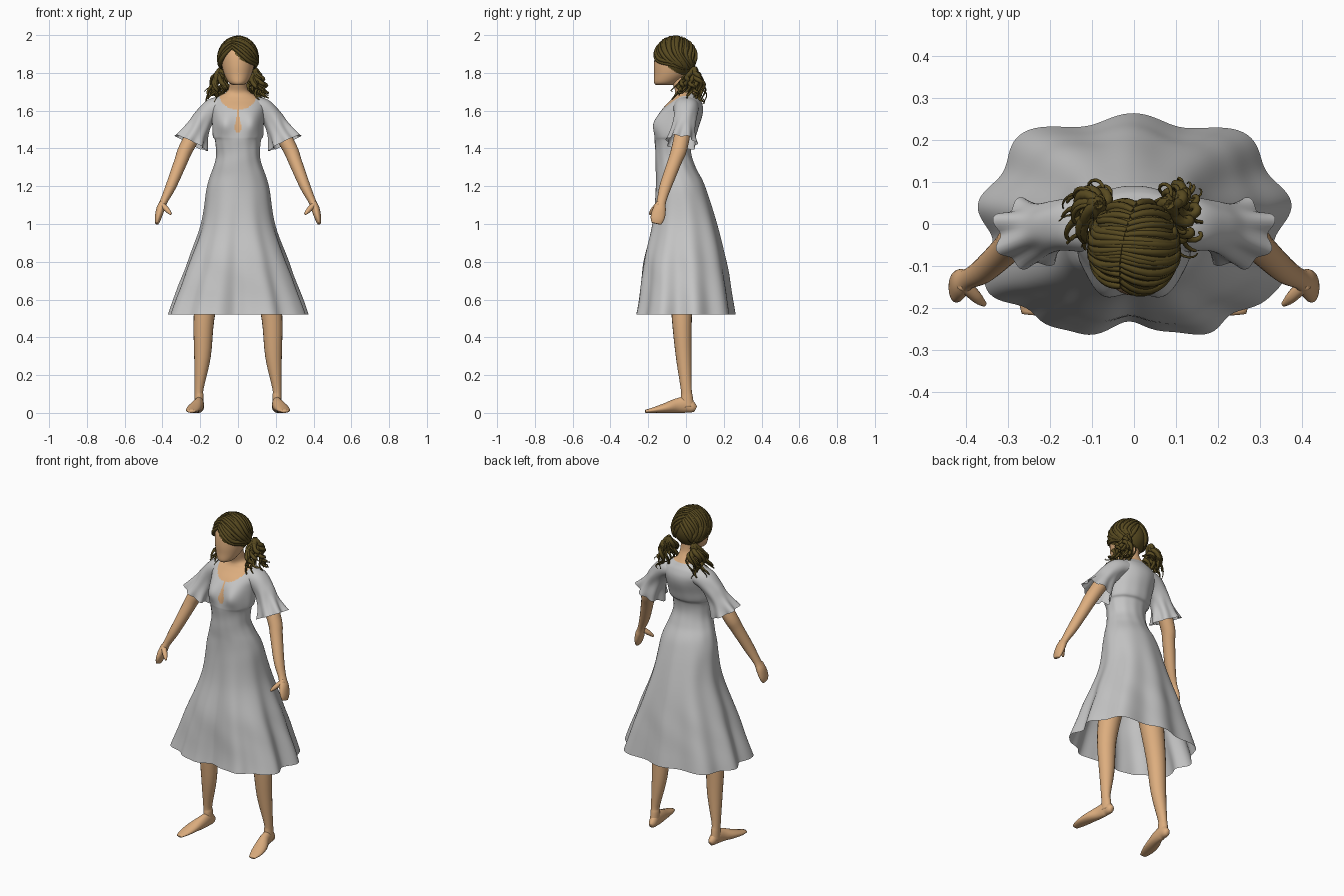
import bpy, bmesh, math, random
from mathutils import Vector

random.seed(4)
if "Cube" in bpy.data.objects:
    bpy.data.objects.remove(bpy.data.objects["Cube"])


def material(name, rgb):
    m = bpy.data.materials.new(name)
    m.use_nodes = True
    m.diffuse_color = (*rgb, 1)
    bsdf = m.node_tree.nodes["Principled BSDF"]
    bsdf.inputs["Base Color"].default_value = (*rgb, 1)
    bsdf.inputs["Roughness"].default_value = 0.8
    return m


SKIN = material("warm skin", (0.72, 0.42, 0.21))
CLOTH = material("light grey cloth", (0.56, 0.56, 0.56))
HAIR = material("dark brown hair", (0.095, 0.067, 0.014))
X, Y, Z = Vector((1, 0, 0)), Vector((0, 1, 0)), Vector((0, 0, 1))


def add_object(name, data, mats):
    ob = bpy.data.objects.new(name, data)
    bpy.context.collection.objects.link(ob)
    for m in mats:
        data.materials.append(m)
    return ob


def smooth_rows(rows, steps):
    """Catmull-Rom interpolation of (x, y, z, width, depth) rows."""
    rows = [Vector(r) for r in rows]
    out = []
    for i in range(len(rows) - 1):
        a, b, c, d = (rows[max(i - 1, 0)], rows[i], rows[i + 1],
                      rows[min(i + 2, len(rows) - 1)])
        for k in range(steps):
            t = k / steps
            out.append(0.5 * (2 * b + (c - a) * t + (2 * a - 5 * b + 4 * c - d) * t**2
                              + (3 * b - a - 3 * c + d) * t**3))
    return out + [rows[-1]]


def loft(name, rows, mats, segs=20, steps=4, ref=Y, flat=False, cap=True,
         deform=None, rule=None, mirror=True):
    """Skin elliptical rings along a path; the rings face along the path."""
    rows = smooth_rows(rows, steps)
    bm = bmesh.new()
    rings = []
    for i, r in enumerate(rows):
        u, v = X, Y
        if not flat:
            tan = (rows[min(i + 1, len(rows) - 1)] - rows[max(i - 1, 0)])
            tan = Vector(tan[:3]).normalized()
            u = ref.cross(tan).normalized()
            v = tan.cross(u)
        ring = []
        for j in range(segs):
            a = math.tau * j / segs
            offset = u * r[3] * math.cos(a) + v * r[4] * math.sin(a)
            if deform:
                offset = deform(offset, a, r[2], i / (len(rows) - 1))
            ring.append(bm.verts.new(Vector(r[:3]) + offset))
        rings.append(ring)
    for lo, hi in zip(rings, rings[1:]):
        for j in range(segs):
            k = (j + 1) % segs
            f = bm.faces.new((lo[j], lo[k], hi[k], hi[j]))
            if rule:
                f.material_index = rule(f.calc_center_median())
    if cap:
        bm.faces.new(rings[0])
        bm.faces.new(rings[-1])
    bmesh.ops.recalc_face_normals(bm, faces=bm.faces)
    for f in bm.faces:
        f.smooth = True
    me = bpy.data.meshes.new(name)
    bm.to_mesh(me)
    bm.free()
    ob = add_object(name, me, mats)
    if mirror:
        ob.modifiers.new("Mirror", 'MIRROR').use_mirror_merge = False
    return ob


def bump(v, centre, width):
    return math.exp(-((v - centre) / width) ** 2)


# Dress with neck: full hem with folds, creased waist, bust; skin above the neckline
def drape(o, a, z, t):
    fall = min(max((1.25 - z) / 0.73, 0), 1)
    front = max(0, -math.sin(a))
    fold = math.cos(9 * (a - math.pi / 2))
    k = 1 + 0.055 * fall * fold + 0.012 * fall * math.sin(4 * a + 1)
    k += 0.022 * fall**2 * front * math.cos(18 * a + 1)
    k += fall * (0.11 + 0.08 * front) * math.sin(2 * a) ** 2
    k += 0.014 * math.sin(5 * a + 31 * z) * math.sin(7 * a - 23 * z) * bump(z, 1.38, 0.18)
    k += 0.008 * math.sin(6 * a + 14 * z + 2 * math.sin(9 * z)) * bump(z, 0.9, 0.25)
    o = o * k
    o.y -= 0.037 * front * bump(abs(o.x), 0.08, 0.046) * bump(z, 1.53, 0.06)
    return o


def neckline(c):
    scoop = c.y < 0.02 and math.hypot(c.x / 0.1, (c.z - 1.69) / 0.085) < 1
    w = 0.004 + 0.016 * min(1, max(0, (1.58 - c.z) / 0.07))
    if c.z < 1.51:
        w *= math.sqrt(max(0, (c.z - 1.48) / 0.03))
    keyhole = c.y < 0 and abs(c.x) < w and c.z < 1.62
    return 1 if scoop or keyhole or c.z > 1.69 else 0


loft("dress_and_neck", [
    (0, 0, 0.52, 0.352, 0.247), (0, 0, 0.6, 0.328, 0.236),
    (0, -0.006, 0.8, 0.26, 0.213), (0, -0.008, 1.0, 0.193, 0.17),
    (0, -0.03, 1.2, 0.163, 0.13), (0, -0.055, 1.3, 0.13, 0.106),
    (0, -0.067, 1.37, 0.115, 0.095), (0, -0.067, 1.44, 0.122, 0.099),
    (0, -0.057, 1.465, 0.134, 0.109), (0, -0.045, 1.52, 0.136, 0.115),
    (0, -0.027, 1.58, 0.14, 0.115), (0, -0.013, 1.62, 0.145, 0.103),
    (0, -0.002, 1.655, 0.134, 0.08), (0, 0, 1.68, 0.095, 0.062),
    (0, -0.006, 1.705, 0.056, 0.052), (0, -0.025, 1.75, 0.045, 0.048),
    (0, -0.03, 1.8, 0.045, 0.048)], [CLOTH, SKIN], segs=180, steps=8,
    flat=True, cap=False, deform=drape, rule=neckline, mirror=False)

# Flared sleeves
loft("sleeves", [
    (0.07, 0, 1.625, 0.05, 0.07), (0.13, 0, 1.61, 0.056, 0.066),
    (0.18, -0.005, 1.56, 0.056, 0.06), (0.215, -0.014, 1.5, 0.064, 0.062),
    (0.25, -0.024, 1.43, 0.088, 0.08)], [CLOTH], segs=56, steps=6, cap=False,
    deform=lambda o, a, z, t: o * (1 + 0.13 * t**4 * math.cos(7 * a)
                                   + 0.04 * t * math.sin(5 * a + 40 * z)))

# Arms, hands and thumbs
loft("arms", [
    (0.13, 0, 1.62, 0.04, 0.045), (0.2, -0.01, 1.53, 0.042, 0.042),
    (0.275, -0.035, 1.4, 0.039, 0.042), (0.303, -0.06, 1.33, 0.035, 0.037),
    (0.355, -0.108, 1.2, 0.028, 0.032), (0.393, -0.13, 1.12, 0.02, 0.025),
    (0.41, -0.14, 1.08, 0.022, 0.034), (0.42, -0.148, 1.045, 0.019, 0.038),
    (0.426, -0.153, 1.02, 0.015, 0.034), (0.429, -0.157, 1.002, 0.009, 0.025)], [SKIN])
loft("thumbs", [
    (0.41, -0.14, 1.11, 0.014, 0.016), (0.38, -0.168, 1.08, 0.014, 0.015),
    (0.366, -0.182, 1.064, 0.011, 0.011), (0.355, -0.191, 1.052, 0.006, 0.006)],
    [SKIN], segs=10)

# Legs and bare feet
loft("legs", [
    (0.1, -0.02, 0.98, 0.085, 0.085), (0.15, -0.022, 0.7, 0.068, 0.066),
    (0.18, -0.022, 0.5, 0.055, 0.053), (0.188, -0.012, 0.3, 0.044, 0.042),
    (0.206, 0.001, 0.13, 0.024, 0.029), (0.206, 0.004, 0.09, 0.024, 0.031),
    (0.206, 0.006, 0.03, 0.025, 0.038)], [SKIN])
loft("feet", [
    (0.202, 0.051, 0.02, 0.012, 0.016), (0.203, 0.035, 0.028, 0.022, 0.028),
    (0.205, 0, 0.042, 0.025, 0.042), (0.212, -0.05, 0.038, 0.03, 0.038),
    (0.23, -0.11, 0.026, 0.038, 0.026), (0.242, -0.17, 0.015, 0.034, 0.015),
    (0.247, -0.215, 0.008, 0.02, 0.008)], [SKIN], ref=Z)

# Head with a plain, flat face
loft("head", [
    (0, -0.115, 1.737, 0.03, 0.045), (0, -0.106, 1.75, 0.05, 0.063),
    (0, -0.08, 1.79, 0.072, 0.089), (0, -0.063, 1.84, 0.085, 0.107),
    (0, -0.058, 1.9, 0.088, 0.104), (0, -0.058, 1.95, 0.066, 0.08),
    (0, -0.058, 1.975, 0.03, 0.04)], [SKIN], segs=32, flat=True, mirror=False)

# Hair cap, open over the face and the parted forehead
CENTRE, RADII = Vector((0, -0.056, 1.878)), Vector((0.1, 0.112, 0.113))


def on_cap(direction):
    d = Vector(direction).normalized()
    return CENTRE + Vector(p * q for p, q in zip(d, RADII))


bm = bmesh.new()
bmesh.ops.create_uvsphere(bm, u_segments=80, v_segments=56, radius=1)
for v in bm.verts:
    v.co = on_cap(v.co)


def is_bare(c):
    edge = 1.79 + 0.065 * min(1, max(0, (-0.04 - c.y) / 0.08))
    if c.y < -0.09:
        edge = max(edge, 1.925 - 1.1 * abs(c.x + 0.035))
    return c.z < edge


bmesh.ops.delete(bm, geom=[f for f in bm.faces if is_bare(f.calc_center_median())],
                 context='FACES')
for f in bm.faces:
    f.smooth = True
cap_mesh = bpy.data.meshes.new("hair_cap")
bm.to_mesh(cap_mesh)
bm.free()
add_object("hair_cap", cap_mesh, [HAIR])


def strands(name, paths):
    """Tapered round strands; each path is a list of (point, radius)."""
    cu = bpy.data.curves.new(name, 'CURVE')
    cu.dimensions = '3D'
    cu.bevel_depth = 1
    cu.bevel_resolution = 1
    cu.use_fill_caps = True
    for path in paths:
        sp = cu.splines.new('POLY')
        sp.points.add(len(path) - 1)
        sp.use_smooth = True
        for p, (co, r) in zip(sp.points, path):
            p.co = (*co, 1)
            p.radius = r
    return add_object(name, cu, [HAIR])


# Locks swept from a slanted parting to the two pigtails
locks = []
COUNT = 18
for s in (-1, 1):
    fringe = Vector((0.45, -0.9, 0.0)) if s > 0 else Vector((-0.82, -0.62, 0.12))
    for i in range(COUNT):
        t = i / (COUNT - 1)
        start = Vector((-0.3, -0.8, 0.5)).lerp(Vector((0.05, 0.8, 0.4)), t)
        start += Vector((-0.25, 0, 0.9)) * math.sin(math.pi * t)
        mid = fringe.lerp(Vector((s * 0.35, 0.92, 0.0)), t)
        mid += Vector((s * 0.8, -0.1, 0.45)) * math.sin(math.pi * t)
        late = Vector((s, -0.15, -0.28)).lerp(Vector((s * 0.5, 0.85, -0.3)), t)
        end = Vector((s * 0.72, 0.8, -0.62))
        mid += Vector(random.uniform(-0.1, 0.1) for _ in range(3))
        late += Vector(random.uniform(-0.07, 0.07) for _ in range(3))
        keys = smooth_rows([k.normalized() for k in (start, mid, late, end)], 6)
        n = len(keys) - 1
        thick = random.uniform(0.006, 0.01)
        locks.append([(on_cap(k), 0.004 + thick * math.sin(math.pi * (0.1 + 0.8 * j / n)))
                      for j, k in enumerate(keys)])
strands("hair_locks", locks)

# Curly pigtails: thick hanging ringlets and thin loose outer curls
for s, side in ((-1, "right"), (1, "left")):
    curls = []
    for i in range(22):
        thin = i >= 12
        ang = math.tau * i / 12 + random.uniform(-0.3, 0.3)
        out = Vector((s * math.cos(ang), math.sin(ang), 0))
        base = Vector((s * 0.085, 0.045, 1.825))
        reach = random.uniform(0.65, 1) * (1.3 if thin else 1)
        tip = Vector((s * (0.112 + 0.034 * reach * math.cos(ang)),
                      0.01 + 0.075 * reach * math.sin(ang),
                      random.uniform(1.625, 1.69) - 0.01 * math.sin(ang)))
        phase, turns = random.uniform(0, 6), random.uniform(1.3, 2)
        path = []
        for j in range(21):
            t = j / 20
            w = phase + turns * math.tau * t
            p = base.lerp(tip, t) + out * 0.018 * math.sin(math.pi * t)
            p += Vector((math.cos(w), math.sin(w), 0.6 * math.sin(w))) * 0.015 * min(1, 3 * t)
            if t > 0.75:
                p += (X * s * 0.7 + Z * 0.4) * (t - 0.75) * 0.08
            path.append((p, (0.006 if thin else 0.014) * (1 - 0.75 * t**2)))
        curls.append(path)
    strands(side + "_pigtail", curls)
